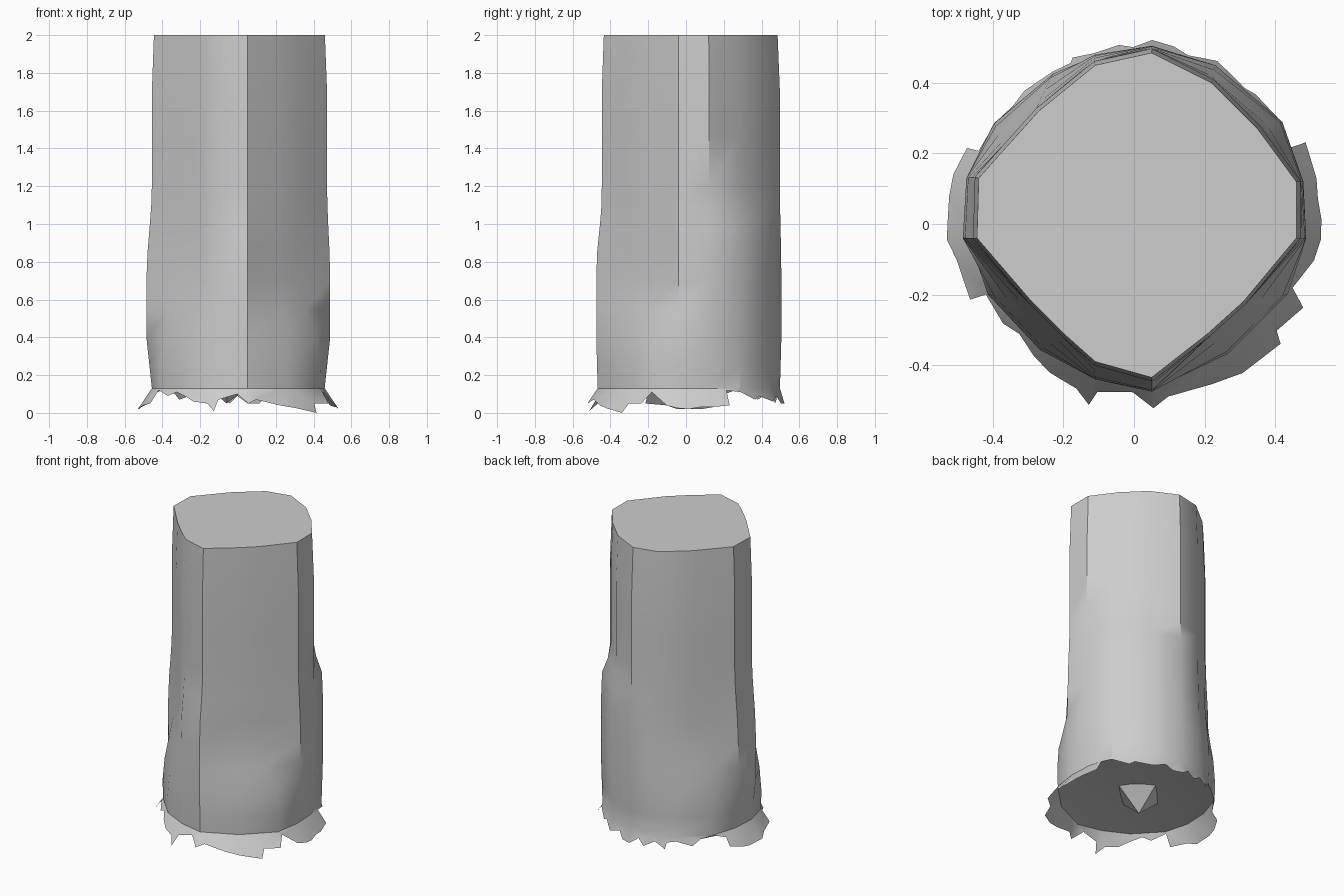
import bpy, bmesh, math
from mathutils import Vector

cube = bpy.data.objects.get("Cube")
if cube:
    bpy.data.objects.remove(cube, do_unlink=True)

# One plain grey for everything
grey = bpy.data.materials.new("plain_grey")
grey.use_nodes = True
grey.diffuse_color = (0.61, 0.61, 0.61, 1)
grey.node_tree.nodes["Principled BSDF"].inputs["Base Color"].default_value = (0.61, 0.61, 0.61, 1)


def make_object(name, bm, smooth_angle=None):
    mesh = bpy.data.meshes.new(name)
    bm.to_mesh(mesh)
    bm.free()
    mesh.materials.append(grey)
    obj = bpy.data.objects.new(name, mesh)
    bpy.context.collection.objects.link(obj)
    if smooth_angle:
        bpy.ops.object.select_all(action='DESELECT')
        obj.select_set(True)
        bpy.context.view_layer.objects.active = obj
        bpy.ops.object.shade_smooth_by_angle(angle=math.radians(smooth_angle))


# Cross-sections, counter-clockwise from the +x side: slim at the top, fuller below
UPPER = [(.46, -.04), (.46, .12), (.35, .27), (.22, .40), (.05, .485), (-.11, .45),
         (-.27, .32), (-.36, .22), (-.44, .13), (-.445, -.04), (-.29, -.22), (-.20, -.31),
         (-.11, -.39), (.05, -.435), (.21, -.31), (.31, -.22)]
LOWER = [(.488, -.04), (.48, .12), (.42, .29), (.23, .45), (.05, .505), (-.11, .48),
         (-.23, .43), (-.40, .29), (-.475, .13), (-.485, -.04), (-.42, -.20), (-.27, -.36),
         (-.11, -.44), (.05, -.475), (.27, -.37), (.44, -.20)]
# For each vertical edge: height where it starts to swell, and over what drop
SWELL = [(1.2, .5), (1.2, .5), (1.18, .22), (1.18, .3), (1.2, .5), (1.0, .6),
         (.85, .6), (.85, .65), (1.2, .5), (1.2, .5), (.9, .7), (.9, .7),
         (1.15, .4), (1.15, .4), (.7, .4), (.7, .4)]
SIDES = (0, 1, 8, 9)
COUNT = len(UPPER)


def section(z):
    points = []
    for i in range(COUNT):
        start, drop = SWELL[i]
        t = max(0.0, min(1.0, (start - z) / drop))
        t = t * t * (3 - 2 * t)
        s = 1.0 + .025 * min(1.0, (2 - z) / .3) * (1 - t)
        # The two sides pull in again just above the skirt
        s -= (.06 if i in SIDES else .015) * max(0.0, (.4 - z) / .27)
        p = Vector(UPPER[i]).lerp(Vector(LOWER[i]), t) * s
        points.append(Vector((p.x, p.y, z)))
    return points


# Trunk: faceted wall with a flat top
HEIGHTS = [.13, .25, .4, .55, .7, .85, 1.0, 1.1, 1.2, 1.45, 1.7, 2.0]
bm = bmesh.new()
rings = [[bm.verts.new(p) for p in section(z)] for z in HEIGHTS]
for low, high in zip(rings, rings[1:]):
    for i in range(COUNT):
        j = (i + 1) % COUNT
        bm.faces.new((low[i], low[j], high[j], high[i]))
bm.faces.new(rings[-1])

# Ragged skirt on the trunk's lower edge: per side, three torn points (height, shift along the side)
TORN = [(.025, 0), (.02, 0), (.03, 0), (.03, 0), (.04, .2), (.12, -.1),
        (.11, 0), (.07, .1), (.09, -.1), (.06, 0), (.09, .1), (.05, 0),
        (.05, 0), (.09, 0), (.05, -.1), (.09, 0), (.05, .15), (.09, -.1),
        (.10, 0), (.07, .1), (.11, 0), (.12, .2), (.10, .2), (.05, -.1),
        (.03, 0), (.02, 0), (.02, 0), (.02, 0), (.04, 0), (.05, .3),
        (.12, 0), (.09, .1), (.11, 0), (.09, 0), (.06, 0), (.05, .1),
        (.01, 0), (.07, -.25), (.10, 0), (.05, 0), (.07, -.15), (.04, 0),
        (.025, 0), (.0, .15), (.05, -.1), (.05, -.1), (.11, -.2), (.04, 0)]
base = section(.13)
torn_edge = []
for k, (z, shift) in enumerate(TORN):
    i, f = divmod(k, 3)
    p = base[i].lerp(base[(i + 1) % COUNT], f / 3 + shift)
    flare = .3 if p.y > .22 else .68
    out = Vector((p.x, p.y, 0)).normalized() * (.13 - z) * flare
    torn_edge.append(bm.verts.new((p.x + out.x, p.y + out.y, z)))
for i in range(COUNT):
    j = (i + 1) % COUNT
    a, b, c, d = (torn_edge[(3 * i + n) % len(TORN)] for n in range(4))
    bm.faces.new((a, b, rings[0][i]))
    bm.faces.new((b, c, rings[0][j], rings[0][i]))
    bm.faces.new((c, d, rings[0][j]))
make_object("trunk_with_ragged_skirt", bm, 35)

# Shallow hollow underside, closing the trunk above the skirt
bm = bmesh.new()
rim = [bm.verts.new(p) for p in base]
hollow = bm.verts.new((0, 0, .19))
for i in range(COUNT):
    bm.faces.new((rim[(i + 1) % COUNT], rim[i], hollow))
make_object("underside", bm, 30)

# Small four-sided spike hanging from the underside
bm = bmesh.new()
corners = [bm.verts.new((-.05 + .2 * math.cos(a), -.01 + .2 * math.sin(a), .21))
           for a in (0, math.pi / 2, math.pi, 1.5 * math.pi)]
tip = bm.verts.new((-.06, -.025, .05))
for i in range(4):
    bm.faces.new((corners[(i + 1) % 4], corners[i], tip))
bm.faces.new(corners)
make_object("underside_spike", bm)
